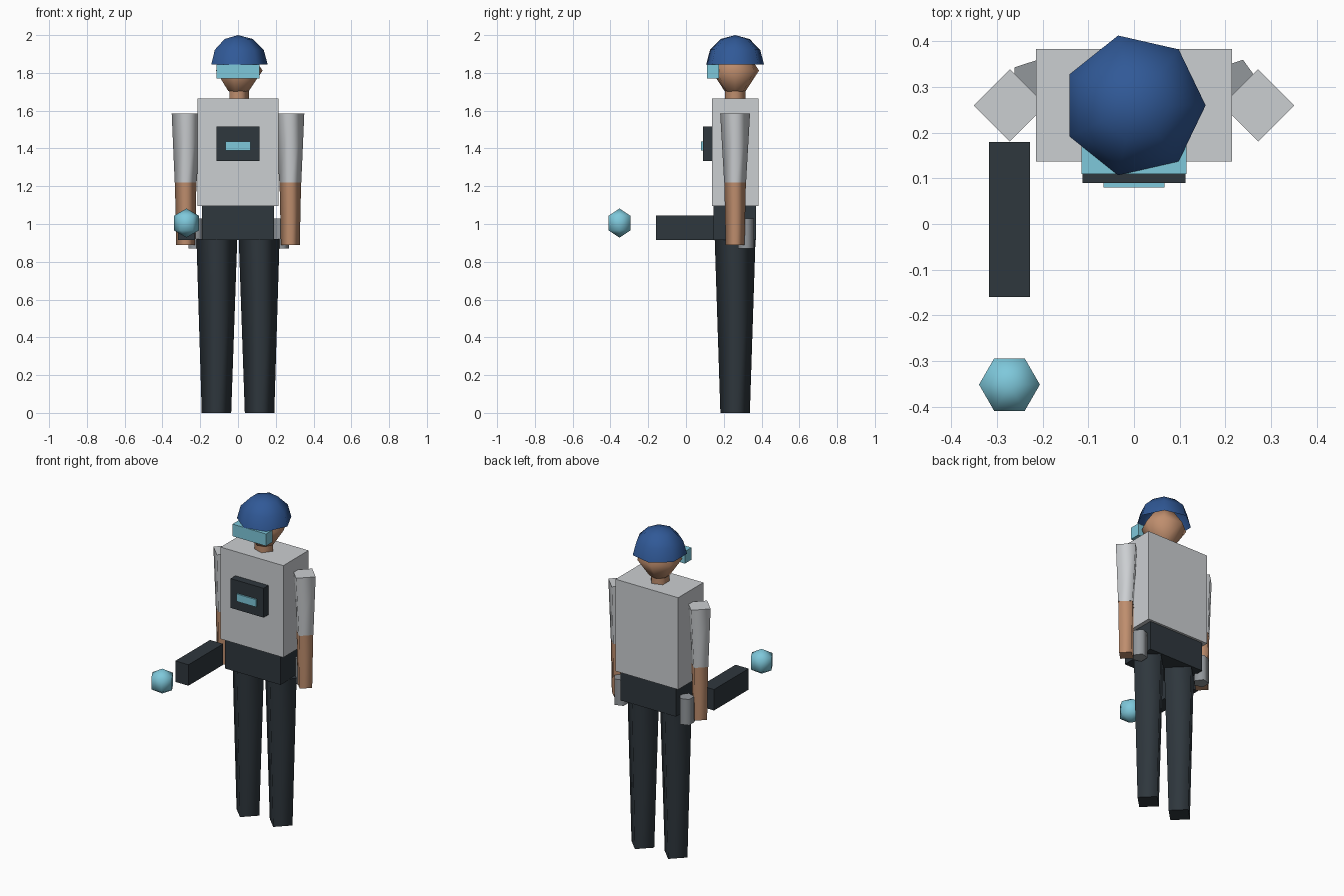
import bpy
from math import cos, sin, pi, tau, radians

cube = bpy.data.objects.get("Cube")
if cube:
    bpy.data.objects.remove(cube, do_unlink=True)


def material(name, rgb):
    m = bpy.data.materials.new(name)
    m.use_nodes = True
    m.diffuse_color = (*rgb, 1)
    m.node_tree.nodes["Principled BSDF"].inputs["Base Color"].default_value = (*rgb, 1)
    return m


SHIRT = material("light_grey", (0.60, 0.62, 0.64))
DARK = material("charcoal", (0.028, 0.038, 0.047))
SKIN = material("skin", (0.52, 0.27, 0.155))
CYAN = material("pale_cyan", (0.21, 0.58, 0.71))
BLUE = material("helmet_blue", (0.03, 0.10, 0.31))
STEEL = material("mid_grey", (0.29, 0.31, 0.33))
CENTRE_Y = 0.26


def build(name, verts, faces, mat, smooth=False):
    mesh = bpy.data.meshes.new(name)
    mesh.from_pydata(verts, [], faces)
    mesh.materials.append(mat)
    for p in mesh.polygons:
        # end caps stay flat on smooth parts
        p.use_smooth = smooth and not (abs(p.normal.z) > 0.99)
    obj = bpy.data.objects.new(name, mesh)
    bpy.context.collection.objects.link(obj)
    return obj


def box(name, xs, ys, zs, mat):
    verts = [(x, y, z) for z in zs for y in ys for x in xs]
    faces = [(0, 2, 3, 1), (4, 5, 7, 6), (0, 1, 5, 4),
             (2, 6, 7, 3), (0, 4, 6, 2), (1, 3, 7, 5)]
    return build(name, verts, faces, mat)


def lathe(name, rings, sides, mat, smooth=True, y=CENTRE_Y, close_bottom=True):
    """Stack rings of (centre x, radius, z), bottom to top; radius 0 is a pole."""
    verts, faces, loops = [], [], []
    for x, r, z in rings:
        n = sides if r else 1
        loops.append(list(range(len(verts), len(verts) + n)))
        verts += [(x + r * cos(tau * i / sides), y + r * sin(tau * i / sides), z)
                  for i in range(n)]
    for a, b in zip(loops, loops[1:]):
        for i in range(sides):
            j = (i + 1) % sides
            quad = (a[i % len(a)], a[j % len(a)], b[j % len(b)], b[i % len(b)])
            faces.append(tuple(dict.fromkeys(quad)))
    if close_bottom and len(loops[0]) > 1:
        faces.append(tuple(reversed(loops[0])))
    if len(loops[-1]) > 1:
        faces.append(tuple(loops[-1]))
    obj = build(name, verts, faces, mat, smooth)
    # keep rims between sides and caps sharp
    caps = {k for p in obj.data.polygons if not p.use_smooth for k in p.edge_keys}
    for e in obj.data.edges:
        e.use_edge_sharp = e.key in caps
    return obj


# Body
box("torso", (-0.215, 0.215), (0.137, 0.384), (1.095, 1.665), SHIRT)
box("hips", (-0.19, 0.19), (0.146, 0.37), (0.915, 1.095), DARK)
box("chest_pack", (-0.113, 0.113), (0.09, 0.137), (1.333, 1.515), DARK)
box("pack_display", (-0.067, 0.067), (0.08, 0.09), (1.39, 1.436), CYAN)

# Limbs and hip holsters
for side, s in (("left", 1), ("right", -1)):
    lathe(side + "_leg", [(s * 0.114, 0.078, 0), (s * 0.112, 0.108, 0.92)], 4, DARK)
    lathe(side + "_sleeve", [(s * 0.277, 0.058, 1.22), (s * 0.272, 0.079, 1.585)], 4, SHIRT)
    lathe(side + "_forearm", [(s * 0.277, 0.05, 0.89), (s * 0.277, 0.057, 1.22)], 4, SKIN)
    lathe(side + "_holster", [(s * 0.225, 0.045, 0.87), (s * 0.225, 0.045, 1.03)],
          5, STEEL, y=0.317)

# Head, visor and open helmet shell
lathe("neck", [(0, 0.057, 1.655), (0, 0.057, 1.705)], 5, SKIN)
lathe("head", [(0, 0, 1.68), (0, 0.058, 1.705), (0, 0.13, 1.812),
               (0, 0.07, 1.9), (0, 0, 1.94)], 7, SKIN)
box("visor", (-0.115, 0.115), (0.11, 0.175), (1.77, 1.845), CYAN)
dome = [(0, 0.157 * cos(radians(a)), 1.845 + 0.155 * sin(radians(a))) for a in (0, 30, 60)]
lathe("helmet", dome + [(0, 0, 2.0)], 7, BLUE, close_bottom=False)

# Hand-held emitter and its floating orb
box("emitter", (-0.318, -0.228), (-0.16, 0.18), (0.915, 1.045), DARK)
orb = [(-0.273, 0.077 * sin(a) if 0 < a < pi else 0, 1.005 - 0.077 * cos(a))
       for a in (0, pi / 3, 2 * pi / 3, pi)]
lathe("orb", orb, 6, CYAN, y=-0.352)
